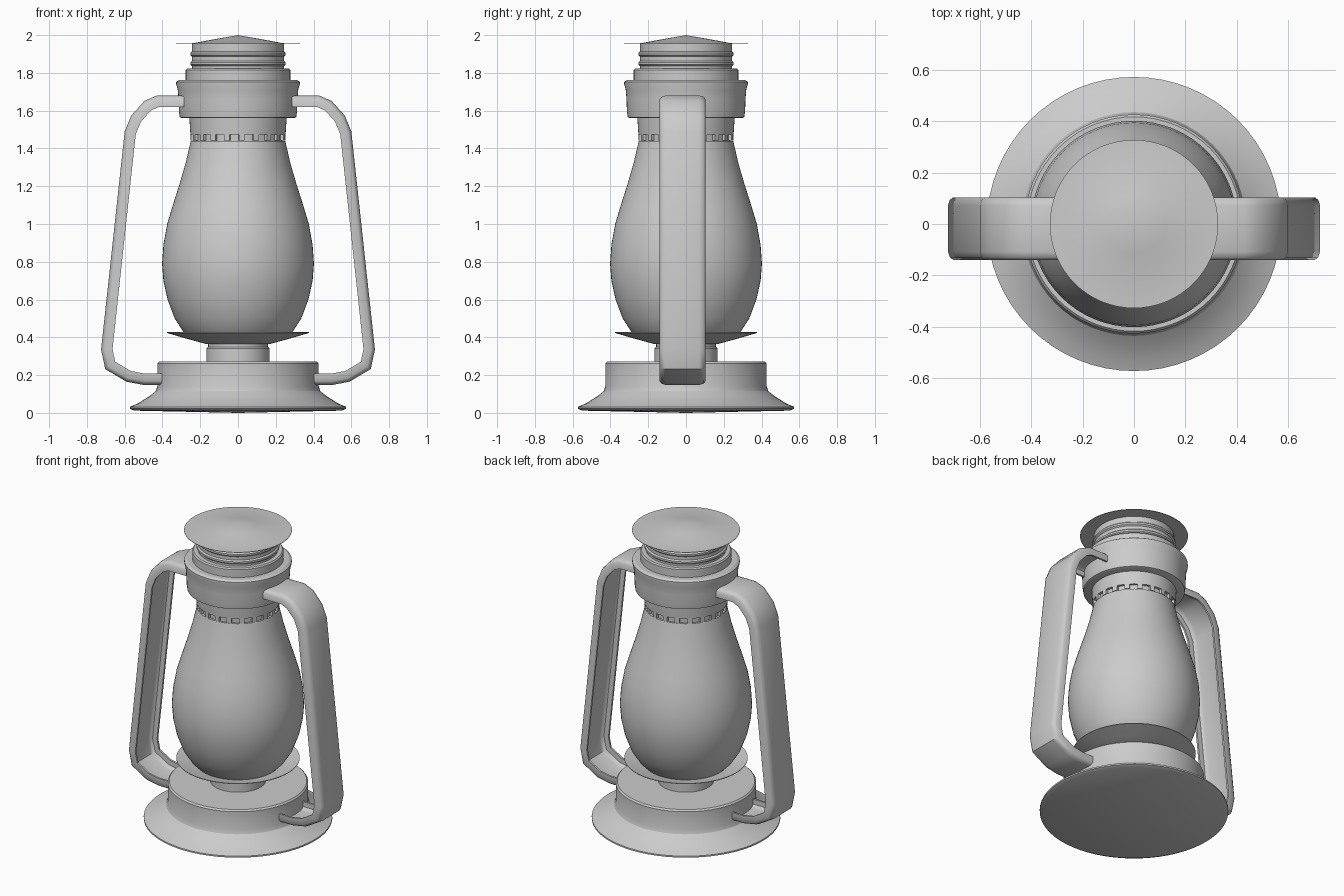
import bpy, bmesh, math
from mathutils import Vector, Matrix

if "Cube" in bpy.data.objects:
    bpy.data.objects.remove(bpy.data.objects["Cube"], do_unlink=True)

metal = bpy.data.materials.new("plain grey")
metal.use_nodes = True
metal.diffuse_color = (0.6, 0.6, 0.6, 1)
metal.node_tree.nodes["Principled BSDF"].inputs["Base Color"].default_value = metal.diffuse_color


def finish(name, bm, angle):
    """Turn a bmesh into a named, coloured object with sharp creases kept."""
    bmesh.ops.remove_doubles(bm, verts=bm.verts, dist=0.0001)
    bmesh.ops.recalc_face_normals(bm, faces=bm.faces)
    mesh = bpy.data.meshes.new(name)
    bm.to_mesh(mesh)
    bm.free()
    mesh.materials.append(metal)
    obj = bpy.data.objects.new(name, mesh)
    bpy.context.collection.objects.link(obj)
    bpy.ops.object.select_all(action="DESELECT")
    obj.select_set(True)
    bpy.context.view_layer.objects.active = obj
    bpy.ops.object.shade_smooth_by_angle(angle=math.radians(angle))
    return obj


def lathe(name, profile, angle=30, steps=64):
    """Spin a list of (radius, height) points around the z axis."""
    bm = bmesh.new()
    verts = [bm.verts.new((r, 0, z)) for r, z in profile]
    edges = [bm.edges.new(pair) for pair in zip(verts, verts[1:])]
    bmesh.ops.spin(bm, geom=verts + edges, cent=(0, 0, 0), axis=(0, 0, 1),
                   angle=math.tau, steps=steps, use_duplicate=False)
    return finish(name, bm, angle)


# Flared base with the fuel tank, and the burner neck
lathe("base", [(0, 0), (0.55, 0.012), (0.573, 0.022), (0.573, 0.032), (0.53, 0.05),
               (0.47, 0.088), (0.436, 0.115), (0.427, 0.14), (0.427, 0.262),
               (0.418, 0.272), (0, 0.272)])
lathe("burner_neck", [(0, 0.26), (0.168, 0.27), (0.168, 0.34), (0.158, 0.35),
                      (0.158, 0.37), (0, 0.37)])

# Thin dish under the globe
lathe("dish", [(0, 0.362), (0.17, 0.365), (0.28, 0.395), (0.375, 0.423),
               (0.375, 0.427), (0.28, 0.402), (0.17, 0.373), (0, 0.37)])

# Globe
lathe("globe", [(0, 0.39), (0.25, 0.39), (0.29, 0.43), (0.335, 0.5), (0.373, 0.6),
                (0.395, 0.7), (0.402, 0.79), (0.395, 0.89), (0.375, 1.0),
                (0.345, 1.1), (0.31, 1.21), (0.278, 1.32), (0.25, 1.44), (0, 1.44)])

# Collar above the globe, with a row of small teeth below it
lathe("collar", [(0, 1.43), (0.236, 1.43), (0.236, 1.474), (0.252, 1.474),
                 (0.258, 1.57), (0, 1.57)])
teeth = bmesh.new()
count = 20
for i in range(count):
    place = (Matrix.Rotation(math.tau * (i + 0.25) / count, 4, "Z")
             @ Matrix.Translation((0.238, 0, 1.459))
             @ Matrix.Diagonal((0.028, 0.03, 0.034, 1)))
    bmesh.ops.create_cube(teeth, size=1, matrix=place)
finish("collar_teeth", teeth, 30)

# Waisted hood, step ring and ribbed chimney
lathe("hood", [(0, 1.56), (0.295, 1.56), (0.308, 1.565), (0.313, 1.6), (0.315, 1.66),
               (0.319, 1.71), (0.327, 1.74), (0.327, 1.753), (0.312, 1.763),
               (0.285, 1.763), (0, 1.763)])
lathe("step_ring", [(0, 1.75), (0.277, 1.75), (0.277, 1.815), (0.27, 1.823), (0, 1.823)])
chimney = [(0, 1.81), (0.243, 1.81)]
for z in (1.85, 1.9):
    chimney += [(0.243, z - 0.014), (0.252, z - 0.006), (0.252, z + 0.006), (0.243, z + 0.014)]
lathe("chimney", chimney + [(0.243, 1.955), (0, 1.955)])

# Wide, thin cap with a shallow point
lathe("cap", [(0, 2.0), (0.12, 1.979), (0.24, 1.957), (0.328, 1.955),
              (0.328, 1.952), (0.24, 1.952), (0, 1.952)])

# Side handles: a channel, open on the inside, swept along a bent path
handle_path = [Vector(p) for p in [
    (0.285, 1.68), (0.43, 1.68), (0.495, 1.652), (0.565, 1.575), (0.6, 1.49),
    (0.725, 0.335), (0.703, 0.232), (0.59, 0.165), (0.5, 0.148), (0.4, 0.148)]]
half = [(0.122, 0.06), (0.122, 0.02), (0.112, 0.007), (0.09, 0)]
inner = [(0.08, 0.013), (0.1, 0.018), (0.109, 0.027), (0.109, 0.06)]
section = ([(-y, d) for y, d in half] + half[::-1]
           + inner[::-1] + [(-y, d) for y, d in inner])
# Inner walls run floor first, so that the outline closes in order
section = ([(-y, d) for y, d in half] + half[::-1]
           + inner[::-1] + [(-y, d) for y, d in inner])
HANDLE_Y = -0.018


def inward(a, b):
    """Normal of a path segment, pointing to the lamp's middle."""
    d = (b - a).normalized()
    return Vector((d.y, -d.x))


def handle(name, side):
    bm = bmesh.new()
    normals = [inward(a, b) for a, b in zip(handle_path, handle_path[1:])]
    rings = []
    for i, p in enumerate(handle_path):
        before, after = normals[max(i - 1, 0)], normals[min(i, len(normals) - 1)]
        miter = (before + after).normalized()
        miter /= miter.dot(after)
        ring = []
        for y, depth in section:
            q = p + miter * depth
            ring.append(bm.verts.new((side * q.x, y + HANDLE_Y, q.y)))
        rings.append(ring)
    n = len(section)
    for a, b in zip(rings, rings[1:]):
        for j in range(n):
            k = (j + 1) % n
            bm.faces.new((a[j], a[k], b[k], b[j]))
    bm.faces.new(rings[0])
    bm.faces.new(rings[-1])
    return finish(name, bm, 40)


handle("left_handle", 1)
handle("right_handle", -1)
